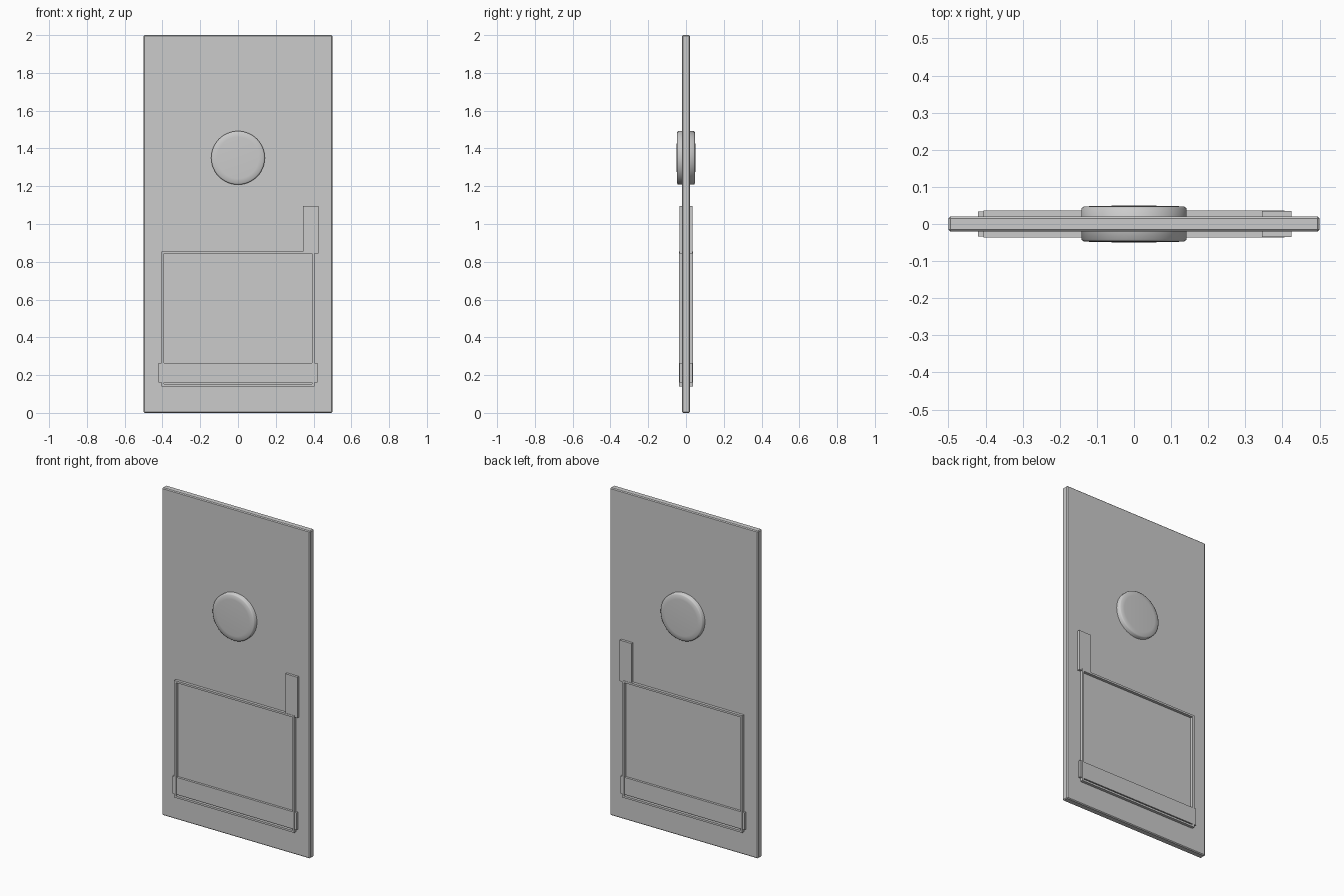
import bpy, bmesh, math

if "Cube" in bpy.data.objects:
    bpy.data.objects.remove(bpy.data.objects["Cube"])

grey = bpy.data.materials.new("light_grey")
grey.diffuse_color = (0.6, 0.6, 0.6, 1)
grey.use_nodes = True
grey.node_tree.nodes["Principled BSDF"].inputs["Base Color"].default_value = grey.diffuse_color


def add_object(name, bm):
    mesh = bpy.data.meshes.new(name)
    bmesh.ops.recalc_face_normals(bm, faces=bm.faces)
    bm.to_mesh(mesh)
    bm.free()
    mesh.materials.append(grey)
    ob = bpy.data.objects.new(name, mesh)
    bpy.context.collection.objects.link(ob)
    return ob


def box(name, x0, x1, y0, y1, z0, z1, bevel=0):
    bm = bmesh.new()
    bmesh.ops.create_cube(bm, size=1)
    for v in bm.verts:
        v.co = ((x0 + x1) / 2 + v.co.x * (x1 - x0),
                (y0 + y1) / 2 + v.co.y * (y1 - y0),
                (z0 + z1) / 2 + v.co.z * (z1 - z0))
    if bevel:
        bmesh.ops.bevel(bm, geom=bm.edges[:], offset=bevel, segments=1,
                        affect='EDGES')
    return add_object(name, bm)


# Door slab with chamfered edges
box("door_slab", -0.5, 0.5, -0.02, 0.02, 0, 2, 0.005)

# Round porthole going through the door, turned around the y axis
bm = bmesh.new()
profile = [(0.0, 0.05), (0.11, 0.0485), (0.135, 0.047), (0.142, 0.042)]
profile += [(r, -y) for r, y in reversed(profile)]
verts = [bm.verts.new((r, y, 0)) for r, y in profile]
edges = [bm.edges.new(p) for p in zip(verts, verts[1:])]
bmesh.ops.spin(bm, geom=verts + edges, cent=(0, 0, 0), axis=(0, 1, 0),
               angle=2 * math.pi, steps=48)
bmesh.ops.remove_doubles(bm, verts=bm.verts, dist=1e-5)
for f in bm.faces:
    f.smooth = True
window = add_object("porthole_window", bm)
window.location.z = 1.35

# Fittings repeated on the front and back faces
for side, s in (("front", -1), ("back", 1)):
    def plate(name, x0, x1, z0, z1, depth):
        y0, y1 = sorted((s * 0.015, s * depth))
        box(f"{side}_{name}", x0, x1, y0, y1, z0, z1)

    # Thin raised frame
    plate("frame_left", -0.405, -0.393, 0.14, 0.855, 0.037)
    plate("frame_right", 0.393, 0.405, 0.14, 0.855, 0.037)
    plate("frame_top", -0.393, 0.393, 0.843, 0.855, 0.037)
    plate("frame_bottom", -0.393, 0.393, 0.14, 0.152, 0.037)
    # Kick plate across the foot
    plate("kick_plate", -0.42, 0.42, 0.16, 0.265, 0.034)
    # Push plate by the opening edge
    plate("push_plate", 0.345, 0.425, 0.845, 1.095, 0.035)
